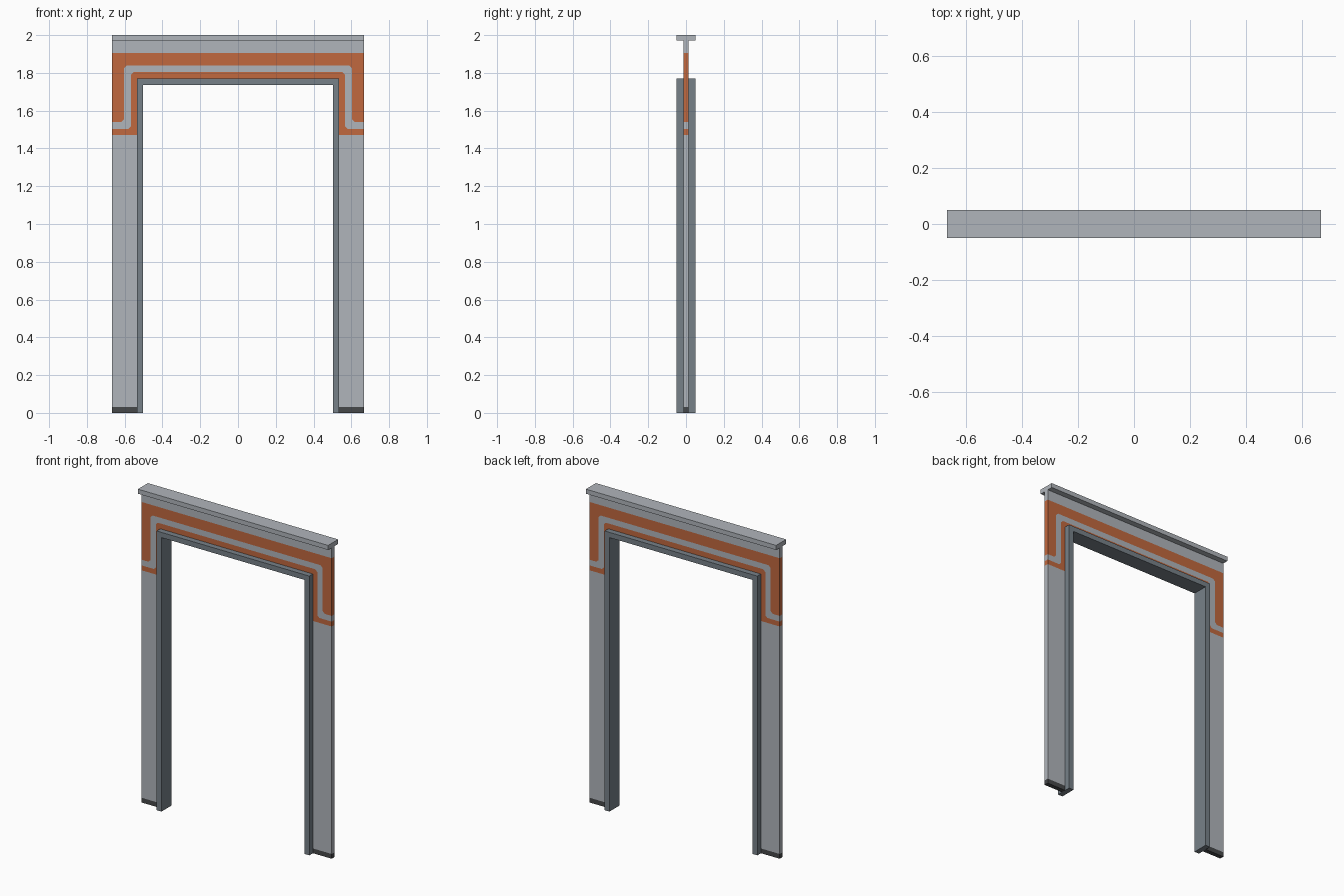
import bpy
import bmesh

if "Cube" in bpy.data.objects:
    bpy.data.objects.remove(bpy.data.objects["Cube"])


def material(name, srgb):
    color = [((c / 255 + 0.055) / 1.055) ** 2.4 for c in srgb] + [1.0]
    mat = bpy.data.materials.new(name)
    mat.use_nodes = True
    mat.diffuse_color = color
    bsdf = mat.node_tree.nodes["Principled BSDF"]
    bsdf.inputs["Base Color"].default_value = color
    return mat


light_grey = material("light grey", (176, 181, 187))
orange = material("orange", (193, 104, 62))
frame_grey = material("frame grey", (119, 129, 137))
dark_grey = material("dark grey", (70, 72, 74))


def slab(name, regions, depth, mirror=True):
    """Flat (x, z) regions with a material each, mirrored in x and thickened in y."""
    mats = list(dict.fromkeys(m for _, m in regions))
    bm = bmesh.new()
    for points, mat in regions:
        face = bm.faces.new([bm.verts.new((x, 0, z)) for x, z in points])
        face.material_index = mats.index(mat)
    bmesh.ops.remove_doubles(bm, verts=bm.verts, dist=0.0005)
    bmesh.ops.recalc_face_normals(bm, faces=bm.faces)
    mesh = bpy.data.meshes.new(name)
    bm.to_mesh(mesh)
    bm.free()
    for mat in mats:
        mesh.materials.append(mat)
    obj = bpy.data.objects.new(name, mesh)
    bpy.context.collection.objects.link(obj)
    if mirror:
        mod = obj.modifiers.new("mirror", 'MIRROR')
        mod.use_clip = True
    mod = obj.modifiers.new("thickness", 'SOLIDIFY')
    mod.thickness = depth
    mod.offset = 0
    return obj


W = 0.667       # half width of the wall
IN = 0.535      # where the wall meets the door frame
WALL = 0.028    # wall thickness
DEPTH = 0.10    # frame and cap depth

# Boundaries between the painted bands, from the outer edge to the centre
leg_top = [(W, 1.472), (IN, 1.472)]
opening = leg_top + [(IN, 1.77), (0, 1.77)]
stripe_inner = [(W, 1.503), (0.58, 1.503), (0.566, 1.517),
                (0.566, 1.79), (0.552, 1.804), (0, 1.804)]
stripe_outer = [(W, 1.539), (0.618, 1.539), (0.603, 1.554),
                (0.603, 1.826), (0.589, 1.84), (0, 1.84)]
band_top = [(W, 1.905), (0, 1.905)]
wall_top = [(W, 1.971), (0, 1.971)]


def between(a, b):
    return a + b[::-1]


# Wall with painted orange bands around the doorway
slab("wall_panel", [
    (between([(W, 0.03), (IN, 0.03)], leg_top), light_grey),
    (between(opening, stripe_inner), orange),
    (between(stripe_inner, stripe_outer), light_grey),
    (between(stripe_outer, band_top), orange),
    (between(band_top, wall_top), light_grey),
], WALL)

# Door frame lining the opening
slab("door_frame", [
    ([(IN, 0), (IN, 1.77), (0, 1.77), (0, 1.737), (0.502, 1.737), (0.502, 0)],
     frame_grey)], DEPTH)

# Cap rail along the top
slab("top_cap", [([(W, 1.971), (W, 2), (0, 2), (0, 1.971)], light_grey)], DEPTH)

# Dark baseboards under each side of the wall
for side, s in (("left", 1), ("right", -1)):
    slab(side + "_baseboard", [
        ([(s * IN, 0), (s * W, 0), (s * W, 0.03), (s * IN, 0.03)], dark_grey)],
        WALL, mirror=False)
